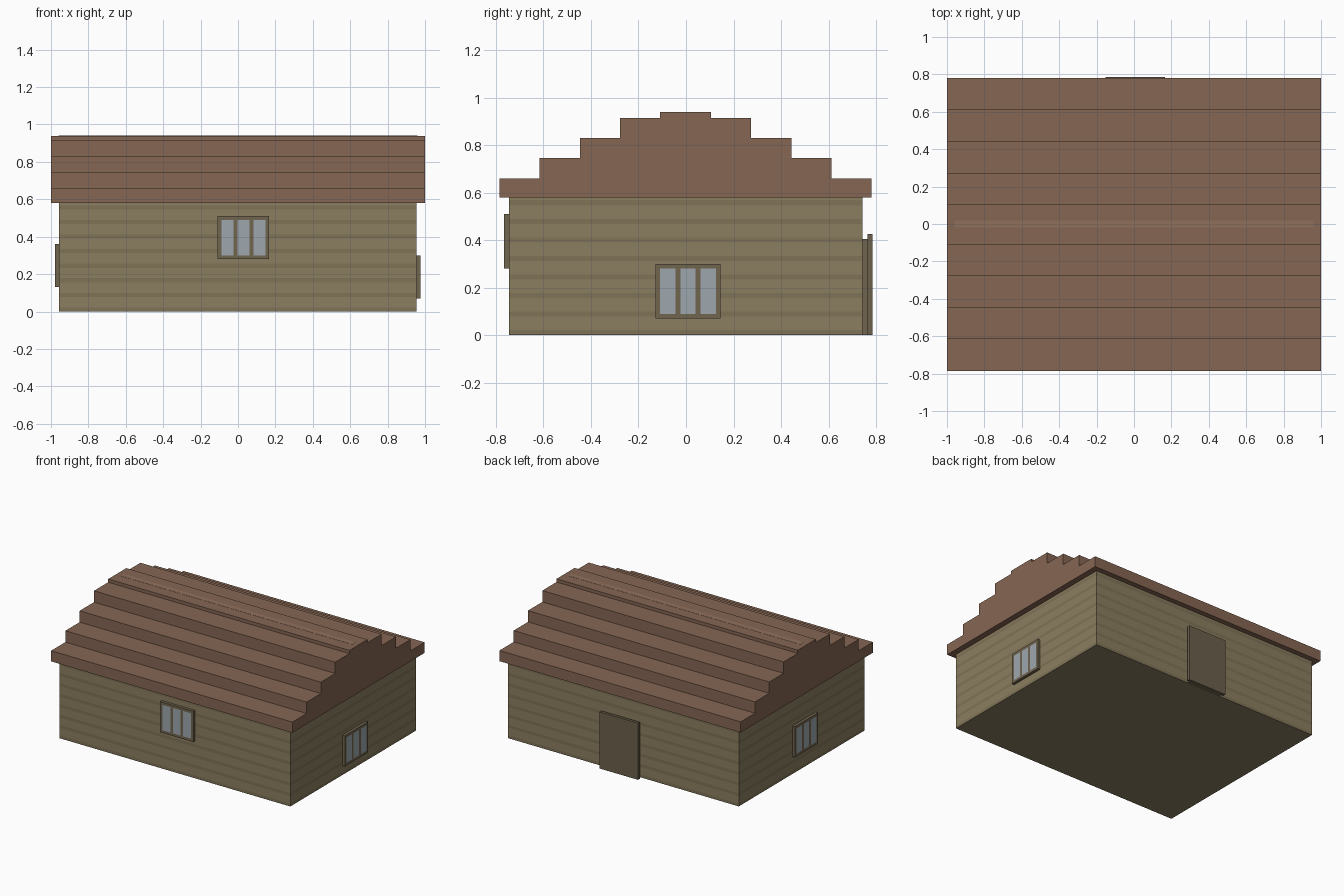
import bpy, bmesh, math
from mathutils import Matrix, Vector

if "Cube" in bpy.data.objects:
    bpy.data.objects.remove(bpy.data.objects["Cube"])


def material(name, rgb):
    m = bpy.data.materials.new(name)
    m.diffuse_color = (*rgb, 1)
    m.use_nodes = True
    m.node_tree.nodes["Principled BSDF"].inputs["Base Color"].default_value = m.diffuse_color
    return m


PLANK = material("plank", (0.26, 0.21, 0.118))
GROOVE = material("plank_groove", (0.215, 0.172, 0.095))
ROOF = material("roof_brown", (0.235, 0.133, 0.086))
RIDGE = material("ridge_light", (0.28, 0.16, 0.105))
TRIM = material("trim", (0.165, 0.13, 0.078))
DOOR = material("door_brown", (0.15, 0.115, 0.07))
GLASS = material("glass", (0.34, 0.39, 0.42))


def finish(name, bm, mats):
    bmesh.ops.recalc_face_normals(bm, faces=bm.faces)
    me = bpy.data.meshes.new(name)
    bm.to_mesh(me)
    bm.free()
    for m in mats:
        me.materials.append(m)
    ob = bpy.data.objects.new(name, me)
    bpy.context.collection.objects.link(ob)
    return ob


def box_bm(lo, hi):
    bm = bmesh.new()
    size = [b - a for a, b in zip(lo, hi)]
    mid = [(a + b) / 2 for a, b in zip(lo, hi)]
    bmesh.ops.create_cube(bm, size=1, matrix=Matrix.Translation(mid) @ Matrix.Diagonal((*size, 1)))
    return bm


def cut(bm, axis, value):
    no = Vector((0, 0, 0))
    no[axis] = 1
    bmesh.ops.bisect_plane(bm, geom=bm.verts[:] + bm.edges[:] + bm.faces[:],
                           plane_co=no * value, plane_no=no)


# Walls: one block cut into plank bands with darker grooves
bm = box_bm((-0.957, -0.745, 0), (0.955, 0.742, 0.58))
pitch, groove = 0.078, 0.022
for i in range(8):
    for z in (i * pitch, i * pitch + groove):
        if 0 < z < 0.58:
            cut(bm, 2, z)
for f in bm.faces:
    if abs(f.normal.z) < 0.5 and f.calc_center_median().z % pitch < groove:
        f.material_index = 1
finish("plank_walls", bm, [PLANK, GROOVE])

# Roof: stepped gable profile, extruded along x
steps = [(0.783, 0.58), (0.783, 0.66), (0.614, 0.66), (0.614, 0.745), (0.445, 0.745),
         (0.445, 0.83), (0.275, 0.83), (0.275, 0.915), (0.107, 0.915), (0.107, 0.939)]
profile = [(y - 0.002, z) for y, z in steps] + [(-y - 0.002, z) for y, z in reversed(steps)]
bm = bmesh.new()
end = bm.faces.new([bm.verts.new((-1, y, z)) for y, z in profile])
ext = bmesh.ops.extrude_face_region(bm, geom=[end])
bmesh.ops.translate(bm, vec=(2, 0, 0),
                    verts=[v for v in ext["geom"] if isinstance(v, bmesh.types.BMVert)])
finish("stepped_roof", bm, [ROOF])

# Pale strip along the ridge
finish("ridge_strip", box_bm((-0.96, -0.02, 0.93), (0.96, 0.02, 0.94)), [RIDGE])


# Windows: shallow slab with three flush panes, turned to face its wall
def window(name, u0, z0, wall, angle):
    w, h, border, bar = 0.275, 0.23, 0.02, 0.021
    pane = (w - 2 * border - 2 * bar) / 3
    bm = box_bm((u0, -wall - 0.021, z0), (u0 + w, -wall + 0.005, z0 + h))
    spans = [(u0 + border + i * (pane + bar), u0 + border + i * (pane + bar) + pane)
             for i in range(3)]
    for a, b in spans:
        cut(bm, 0, a)
        cut(bm, 0, b)
    cut(bm, 2, z0 + border)
    cut(bm, 2, z0 + h - border)
    for f in bm.faces:
        c = f.calc_center_median()
        if (f.normal.y < -0.5 and z0 + border < c.z < z0 + h - border
                and any(a < c.x < b for a, b in spans)):
            f.material_index = 1
    bmesh.ops.rotate(bm, verts=bm.verts, cent=(0, 0, 0), matrix=Matrix.Rotation(angle, 3, 'Z'))
    finish(name, bm, [TRIM, GLASS])


window("front_window", -0.109, 0.28, 0.745, 0)
window("right_window", -0.129, 0.07, 0.955, math.pi / 2)
window("left_window", -0.107, 0.13, 0.957, -math.pi / 2)

# Back door: narrower frame against the wall, larger leaf on the outside
finish("door_frame", box_bm((-0.13, 0.735, 0), (0.145, 0.765, 0.405)), [TRIM])
finish("door_leaf", box_bm((-0.152, 0.764, 0), (0.167, 0.785, 0.425)), [DOOR])
